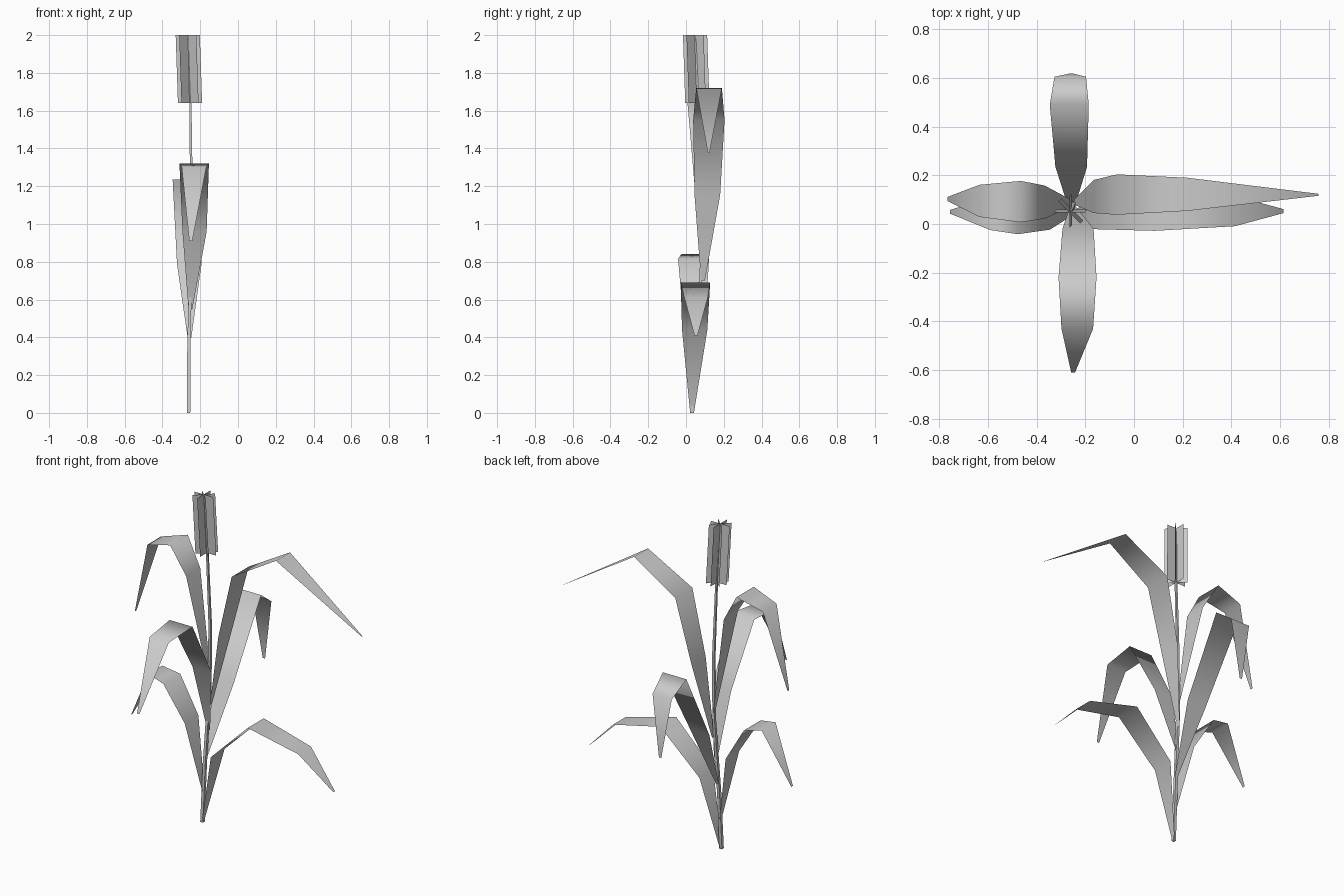
import bpy, bmesh, math
from mathutils import Vector

if "Cube" in bpy.data.objects:
    bpy.data.objects.remove(bpy.data.objects["Cube"])


def make_object(name, verts, faces, smooth=False):
    mesh = bpy.data.meshes.new(name)
    mesh.from_pydata(verts, [], faces)
    mesh.update()
    obj = bpy.data.objects.new(name, mesh)
    bpy.context.collection.objects.link(obj)
    for p in mesh.polygons:
        p.use_smooth = smooth
    return obj


def leaf(name, side, path, halves):
    """Flat ribbon swept along a path, widened along a horizontal side axis."""
    side = Vector(side)
    verts = []
    for p, h in zip(path, halves):
        verts += [Vector(p) - side * h, Vector(p) + side * h]
    faces = [(2*i, 2*i + 2, 2*i + 3, 2*i + 1) for i in range(len(path) - 1)]
    return make_object(name, verts, faces, True)


def stem(name, path, radii, sides=4):
    verts, faces = [], []
    for p, r in zip(path, radii):
        for k in range(sides):
            a = math.tau * (k + 0.5) / sides
            verts.append(Vector(p) + Vector((math.cos(a), math.sin(a), 0)) * r)
    for i in range(len(path) - 1):
        for k in range(sides):
            n = (k + 1) % sides
            faces.append((i*sides + k, i*sides + n, (i+1)*sides + n, (i+1)*sides + k))
    return make_object(name, verts, faces)


# Slender, slightly bowed stalk
stem("stalk",
     [(-.262, .03, 0), (-.26, .05, .35), (-.25, .083, .8),
      (-.247, .083, 1.2), (-.252, .063, 1.64), (-.26, .05, 1.98)],
     [.013, .012, .011, .010, .008, .005])

# Seed head: four crossed upright cards
low, top = Vector((-.254, .06, 1.64)), Vector((-.266, .048, 2.0))
for k in range(4):
    a = math.pi * k / 4
    d = Vector((math.cos(a), math.sin(a), 0)) * .064
    make_object(f"seed_head_card_{k + 1}",
                [low - d, low + d, top + d, top - d], [(0, 1, 2, 3)])

# Drooping leaves, lowest first
X, Y = (1, 0, 0), (0, 1, 0)
NX = (-1, 0, 0)
NY = (0, -1, 0)
leaf("low_right_leaf", Y,
     [(-.26, .032, 0), (-.17, .046, .44), (.085, .05, .69), (.415, .053, .61), (.615, .053, .41)],
     [.01, .067, .078, .062, .008])
leaf("low_left_leaf", NY,
     [(-.262, .04, .18), (-.345, .043, .60), (-.477, .04, .815), (-.59, .042, .84), (-.755, .05, .52)],
     [.01, .066, .082, .067, .008])
leaf("back_leaf", NX,
     [(-.257, .06, .40), (-.258, .235, .79), (-.266, .49, 1.235), (-.262, .605, 1.15), (-.257, .618, .78)],
     [.01, .065, .08, .065, .008])
leaf("front_leaf", X,
     [(-.252, .075, .55), (-.23, -.02, .96), (-.232, -.22, 1.32), (-.233, -.43, 1.30), (-.25, -.61, .91)],
     [.01, .064, .078, .065, .008])
leaf("high_right_leaf", Y,
     [(-.247, .09, .70), (-.165, .113, 1.155), (-.07, .121, 1.55), (.22, .122, 1.72), (.758, .12, 1.375)],
     [.01, .068, .083, .068, .004])
leaf("high_left_leaf", NY,
     [(-.25, .085, .85), (-.367, .09, 1.48), (-.465, .092, 1.65), (-.635, .095, 1.60), (-.767, .103, 1.13)],
     [.01, .068, .085, .066, .008])
